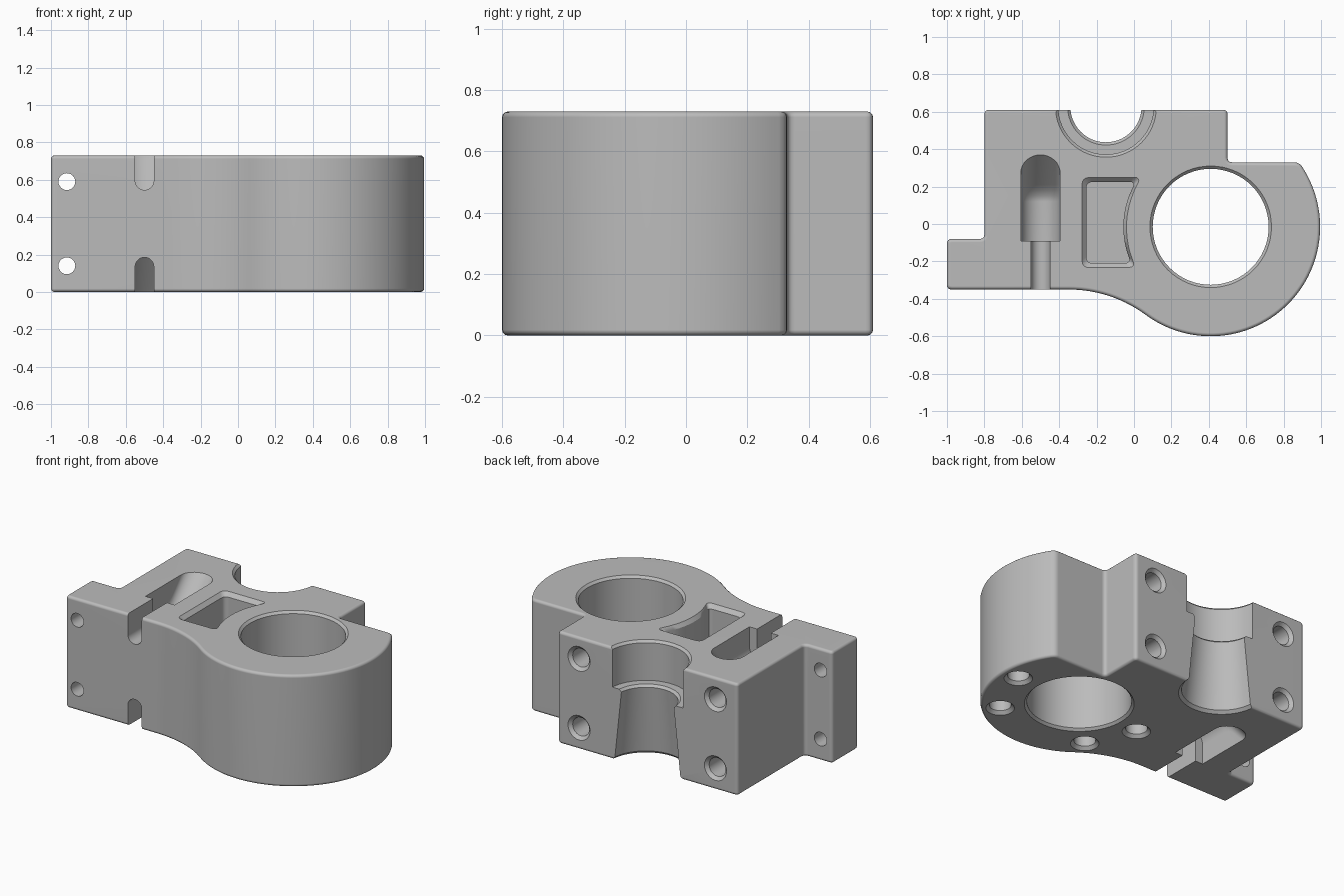
import bpy, bmesh
from math import sin, cos, pi, radians
from mathutils import Vector, Matrix

if "Cube" in bpy.data.objects:
    bpy.data.objects.remove(bpy.data.objects["Cube"])

H = 0.73                       # block height
BORE = Vector((0.41, -0.015))  # centre of the large bore

grey = bpy.data.materials.new("machined grey")
grey.use_nodes = True
grey.diffuse_color = (0.5, 0.5, 0.5, 1)
grey.node_tree.nodes["Principled BSDF"].inputs["Base Color"].default_value = (0.5, 0.5, 0.5, 1)


def arc(centre, r, a0, a1, n):
    """Points on an arc, angles in degrees."""
    steps = [radians(a0 + (a1 - a0) * i / n) for i in range(n + 1)]
    return [Vector((centre[0] + r * cos(a), centre[1] + r * sin(a))) for a in steps]


def rounded(points, r):
    """Round every sharp corner of a closed outline."""
    out = []
    for i, p in enumerate(points):
        p = Vector(p)
        a = Vector(points[i - 1]) - p
        b = Vector(points[(i + 1) % len(points)]) - p
        if a.angle(-b) < radians(30):
            out.append(p)
            continue
        a, b = p + a.normalized() * r, p + b.normalized() * r
        for k in range(5):
            t = k / 4
            out.append(a * (1 - t) ** 2 + p * 2 * t * (1 - t) + b * t * t)
    return out


def loft(name, rings, rim=0, matrix=None):
    """Closed solid through equal rings of points, with optional rounded rims."""
    bm = bmesh.new()
    rows = [[bm.verts.new(p) for p in ring] for ring in rings]
    n = len(rows[0])
    for lo, hi in zip(rows, rows[1:]):
        for i in range(n):
            j = (i + 1) % n
            bm.faces.new((lo[i], lo[j], hi[j], hi[i]))
    caps = [bm.faces.new(rows[0]), bm.faces.new(rows[-1])]
    bmesh.ops.recalc_face_normals(bm, faces=bm.faces)
    if rim:
        edges = [e for f in caps for e in f.edges]
        bmesh.ops.bevel(bm, geom=edges, offset=rim, segments=3, profile=0.5, affect='EDGES')
    if matrix:
        bm.transform(matrix)
    mesh = bpy.data.meshes.new(name)
    bm.to_mesh(mesh)
    bm.free()
    obj = bpy.data.objects.new(name, mesh)
    bpy.context.collection.objects.link(obj)
    return obj


def prism(outline, z):
    return [(p[0], p[1], z) for p in outline]


def lathe(name, profile, position, turn=0, n=48):
    """Turned cutter from (radius, height) pairs, tilted about x by turn."""
    rings = [prism(arc((0, 0), r, 0, 360 - 360 / n, n - 1), z) for r, z in profile]
    return loft(name, rings, matrix=Matrix.Translation(position) @ Matrix.Rotation(turn, 4, 'X'))


def u_ring(y, half, floor, top_side):
    """Round-bottomed slot section, opening up or (mirrored) down."""
    x = -0.5
    pts = [Vector((x - half, 1.2))] + arc((x, floor + half), half, 180, 360, 16) + [Vector((x + half, 1.2))]
    return [(p.x, y, p.y if top_side else H - p.y) for p in pts]


# Block outline: flange, concave blend, round lug, stepped back
outline = [(-1, -0.35)]
outline += arc((-0.35, -1.045), 0.695, 90, 53.6, 14)
outline += arc(BORE, 0.585, 234, 396, 56)
outline += [(0.5, 0.33), (0.5, 0.61), (-0.8, 0.61), (-0.8, -0.08), (-1, -0.08)]
outline = rounded(outline, 0.025)
block = loft("clamp_block", [prism(outline, 0), prism(outline, H)], rim=0.018)

cutters = []

# Large chamfered through bore
cutters.append(lathe("bore_cutter", [(0.345, -0.02), (0.31, 0.015), (0.31, H - 0.015), (0.345, H + 0.02)],
                     (*BORE, 0), n=64))

# Stepped, tapered half bore in the back
cutters.append(lathe("half_bore_cutter",
                     [(0.275, -0.02), (0.237, 0.018), (0.19, 0.455), (0.205, 0.47), (0.255, 0.47),
                      (0.255, H - 0.015), (0.285, H + 0.015)], (-0.15, 0.627, 0), n=64))

# Blind pocket, concave beside the bore, with a flared rim
pocket = rounded([(-0.255, 0.225), (-0.255, -0.21)] + arc(BORE, 0.467, 204.5, 149, 12), 0.035)
mid = Vector((-0.14, 0.007))


def scaled(s, z):
    return [(mid.x + (p.x - mid.x) * (1 + s), mid.y + (p.y - mid.y) * (1 + s * 0.55), z) for p in pocket]


cutters.append(loft("pocket_cutter", [scaled(0, 0.35), scaled(0, H - 0.025), scaled(0.32, H + 0.015)]))

# Screw slots with ramped ends, top and bottom
for up in (True, False):
    path = [(-0.09, 0.5), (0.12, 0.5), (0.15, 0.507), (0.18, 0.527), (0.21, 0.555), (0.42, 0.785)]
    cutters.append(loft("ramp_slot_cutter", [u_ring(y, 0.105, z, up) for y, z in path]))
    cutters.append(loft("narrow_slot_cutter", [u_ring(y, 0.05, 0.545, up) for y in (-0.5, 0.0)]))

# Through holes in the flange and countersunk blind holes in the back
for z in (0.14, 0.59):
    cutters.append(lathe("flange_hole_cutter", [(0.045, 0), (0.045, 0.5)], (-0.915, 0.02, z), pi / 2, 24))
    for x in (0.345, -0.64):
        cutters.append(lathe("back_hole_cutter", [(0.095, -0.015), (0.06, 0.02), (0.06, 0.25)],
                             (x, 0.61, z), pi / 2, 24))

# Countersunk blind holes around the bore, underneath
for a in (0, -46, -134, -176):
    p = BORE + Vector((cos(radians(a)), sin(radians(a)))) * 0.47
    cutters.append(lathe("base_hole_cutter", [(0.1, -0.015), (0.065, 0.02), (0.065, 0.2)], (*p, 0), 0, 24))

# Cut everything, then discard the cutters
for c in cutters:
    c.hide_render = True
    mod = block.modifiers.new(c.name, 'BOOLEAN')
    mod.object, mod.operation, mod.solver = c, 'DIFFERENCE', 'EXACT'
bpy.context.view_layer.update()
result = bpy.data.meshes.new_from_object(block.evaluated_get(bpy.context.evaluated_depsgraph_get()))
block.modifiers.clear()
block.data = result
for c in cutters:
    bpy.data.objects.remove(c)

# Finish
block.data.materials.clear()
block.data.materials.append(grey)
bpy.ops.object.select_all(action='DESELECT')
block.select_set(True)
bpy.context.view_layer.objects.active = block
bpy.ops.object.shade_smooth_by_angle(angle=radians(32))
weighted = block.modifiers.new("even_shading", 'WEIGHTED_NORMAL')
weighted.keep_sharp = True
